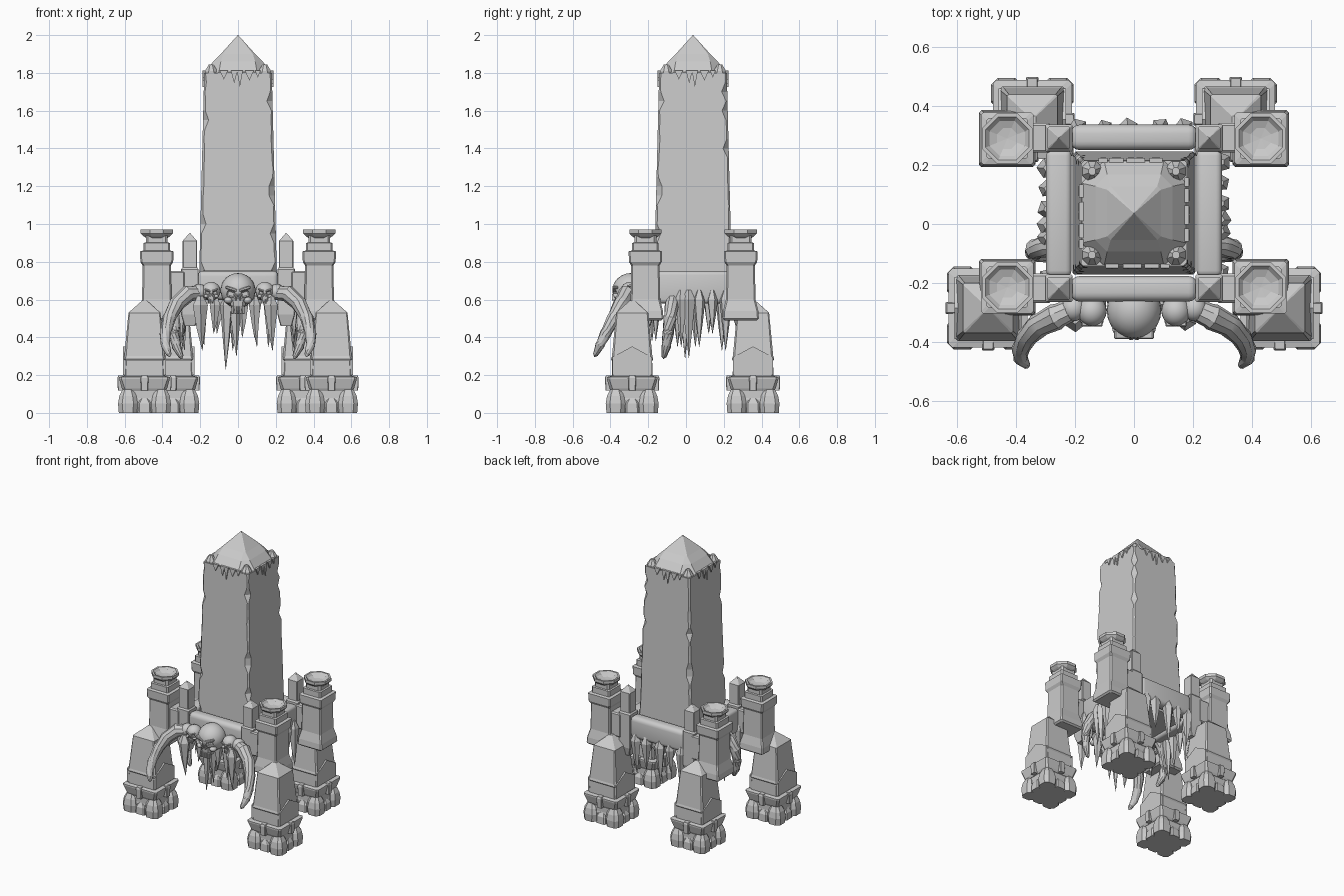
import bpy, bmesh, math, random
from mathutils import Vector, Matrix

if "Cube" in bpy.data.objects:
    bpy.data.objects.remove(bpy.data.objects["Cube"])

random.seed(4)
CY = 0.037                                   # depth centre of the tower body
stone = bpy.data.materials.new("pale_stone")
stone.diffuse_color = (0.6, 0.6, 0.6, 1)
stone.use_nodes = True
stone.node_tree.nodes["Principled BSDF"].inputs["Base Color"].default_value = stone.diffuse_color
OCT = 2 - math.sqrt(2)                       # chamfer ratio of a regular octagon


def finish(name, bm, smooth=None):
    bmesh.ops.recalc_face_normals(bm, faces=bm.faces)
    me = bpy.data.meshes.new(name)
    bm.to_mesh(me)
    bm.free()
    me.materials.append(stone)
    ob = bpy.data.objects.new(name, me)
    bpy.context.collection.objects.link(ob)
    if smooth:
        bpy.ops.object.select_all(action='DESELECT')
        ob.select_set(True)
        bpy.context.view_layer.objects.active = ob
        bpy.ops.object.shade_smooth_by_angle(angle=math.radians(smooth))
    return ob


def section(h, c):
    """Square outline of half width h with corners cut by c (number or four)."""
    cs = c if isinstance(c, (list, tuple)) else [c] * 4
    pts = []
    for (sx, sy), k in zip([(1, 1), (-1, 1), (-1, -1), (1, -1)], cs):
        a, b = (sx * h, sy * (h - k)), (sx * (h - k), sy * h)
        pts += [a, b] if sx * sy > 0 else [b, a]
    return pts


def bridge(bm, rings):
    for r, s in zip(rings, rings[1:]):
        n = len(r)
        for i in range(n):
            bm.faces.new((r[i], r[(i + 1) % n], s[(i + 1) % n], s[i]))
    bm.faces.new(rings[0])
    bm.faces.new(rings[-1])


def loft(name, x, y, rows):
    """Stack of chamfered squares; each row is height, half width, chamfer."""
    bm = bmesh.new()
    bridge(bm, [[bm.verts.new((x + px, y + py, z)) for px, py in section(h, c)]
                for z, h, c in rows])
    return finish(name, bm)


def box(name, loc, size, bevel=0, seg=1, rot=0):
    bm = bmesh.new()
    bmesh.ops.create_cube(bm, size=1, matrix=Matrix.Translation(loc)
                          @ Matrix.Rotation(rot, 4, 'Y') @ Matrix.Diagonal((*size, 1)))
    if bevel:
        bmesh.ops.bevel(bm, geom=bm.edges[:], offset=bevel, segments=seg,
                        affect='EDGES', profile=0.5)
    return finish(name, bm, 35 if seg > 1 else None)


def ball(name, loc, size, smooth=40):
    bm = bmesh.new()
    bmesh.ops.create_uvsphere(bm, u_segments=20, v_segments=12, radius=1,
                              matrix=Matrix.Translation(loc) @ Matrix.Diagonal((*size, 1)))
    return finish(name, bm, smooth)


def horn(name, path, radii):
    """Curved horn with a small ridge at every joint."""
    bm = bmesh.new()
    pts = [Vector(p) for p in path]
    rings = []
    for i in range(len(pts) - 1):
        d = (pts[i + 1] - pts[i]).normalized()
        tan = (d + (pts[i] - pts[i - 1]).normalized()).normalized() if i else d
        for p, t, r in ((pts[i], tan, radii[i]), (pts[i].lerp(pts[i + 1], .8), d,
                        (radii[i] * .2 + radii[i + 1] * .8) * .93)):
            q = t.to_track_quat('Z', 'Y')
            rings.append([bm.verts.new(p + q @ Vector((r * math.cos(a * math.tau / 10),
                          r * math.sin(a * math.tau / 10), 0))) for a in range(10)])
    rings.append([bm.verts.new(pts[-1] + (v.co - pts[-1]) * .12) for v in rings[-1]])
    bridge(bm, rings)
    return finish(name, bm, 30)


# --- obelisk shaft with chipped corners
rows = []
for i in range(25):
    z = 0.6 + 1.2 * i / 24
    h = 0.209 - 0.030 * i / 24
    rows.append((z, h, [random.choice((.007, .009, .011, .013, .03)) for _ in range(4)]))
loft("obelisk_shaft", 0, CY, rows)
loft("obelisk_cap", 0, CY, [(1.79, .168, .05), (1.805, .176, .075), (1.86, .131, .04),
                            (1.90, .091, .012), (2.0, .001, .0004)])
# corner shards and drips around the cap
for sx in (-1, 1):
    for sy in (-1, 1):
        loft("cap_shard", sx * .142, CY + sy * .142,
             [(1.78, .032, .012), (1.81, .033, .02), (1.845, .012, .006)])
for k in range(4):
    bm = bmesh.new()
    R = Matrix.Translation((0, CY, 0)) @ Matrix.Rotation(k * math.pi / 2, 4, 'Z')
    for px, w, z in ((-.075, .022, 1.765), (-.02, .018, 1.745), (.01, .016, 1.725),
                     (.06, .024, 1.76), (.105, .015, 1.775)):
        rings = [[bm.verts.new(R @ Vector(p)) for p in
                  ((px - w, y, 1.812), (px + w, y, 1.812), (px, y - .002, z))]
                 for y in (-.172, -.187)]
        bridge(bm, rings)
    finish("cap_drips", bm)

# --- beam frame, corner posts and links to the turrets
for s in (-1, 1):
    box("cross_beam", (0, CY + s * .257, .675), (.43, .086, .155), .03, 4)
    box("side_beam", (s * .255, CY, .665), (.086, .43, .17), .02, 3)
    for t in (-1, 1):
        px, py = s * .255, CY + t * .255
        loft("corner_post", px, py, [(.46, .03, .004), (.52, .046, .004), (.76, .046, .004),
                                     (.77, .038, .004), (.91, .038, .004), (.953, .001, .0004)])
        box("turret_link", (s * .325, py, .665), (.09, .10, .17), .008)

# --- hanging turrets with bowls
for s in (-1, 1):
    for y in (-.215, .29):
        x = s * .43
        loft("turret", x, y, [(.49, .085, .008), (.50, .096, .008), (.54, .093, .008),
                              (.60, .078, .008), (.78, .075, .008), (.80, .087, .008),
                              (.855, .089, .008), (.86, .07, .008), (.90, .07, .008),
                              (.902, .058, .012), (.94, .058, .012)])
        loft("turret_bowl", x, y, [(z, h, h * OCT) for z, h in (
            (.925, .055), (.935, .07), (.95, .085), (.97, .085), (.97, .073),
            (.955, .06), (.945, .035), (.942, .002))])


# --- legs with clawed feet
def leg(x, y):
    loft("leg_column", x, y, [(.05, .11, .01), (.20, .108, .01), (.275, .106, .01),
                              (.285, .112, .01), (.30, .107, .01), (.53, .085, .006),
                              (.595, .012, .002)])
    loft("leg_band", x, y, [(.115, .112, .015), (.13, .12, .015), (.18, .134, .012),
                            (.19, .134, .012), (.195, .112, .012)])
    loft("foot_core", x, y, [(0, .108, .03), (.07, .112, .03), (.12, .10, .03)])
    for i in (-1, 1):
        for j in (-1, 1):
            loft("foot_claw", x + i * .088, y + j * .088,
                 [(0, .048, .022), (.05, .052, .022), (.09, .045, .02), (.125, .028, .012)])
    for k in range(4):
        a = k * math.pi / 2
        dx, dy = round(math.cos(a)), round(math.sin(a))
        loft("foot_toe", x + dx * .092, y + dy * .092,
             [(0, .036, .008), (.05, .034, .008), (.075, .02, .006)])
        loft("band_clasp", x + dx * .123, y + dy * .123,
             [(.118, .018, .003), (.185, .021, .003), (.198, .016, .003)])
    # pointed guard plates on the outer sides
    for i in (-1, 1):
        bm = bmesh.new()
        prof = ((-.105, .20), (.105, .20), (.105, .295), (0, .352), (-.105, .295))
        bridge(bm, [[bm.verts.new((x + i * d, y + py, z)) for py, z in prof]
                    for d in (.085, .114)])
        finish("leg_guard", bm)


for s in (-1, 1):
    leg(s * .495, -.285)
    leg(s * .345, .355)


# --- icicles under the frame
def icicle(x, y, top, tip, w):
    bm = bmesh.new()
    a0, lean = random.uniform(.4, 1.2), random.uniform(-.012, .012)
    rings = []
    for z, r, t in ((top, w * .35, 0), (top - .05, w, 0),
                    ((top + tip) / 2 - .03, w * .55, .3), (tip, .001, 1)):
        rings.append([bm.verts.new((x + lean * t + r * math.cos(a0 + k * math.tau / 5),
                                    y + r * math.sin(a0 + k * math.tau / 5), z))
                      for k in range(5)])
    bridge(bm, rings)
    finish("icicle", bm)


for x, tip, w in ((-.2, .33, .042), (-.06, .23, .036), (-.015, .30, .035),
                  (.09, .35, .032), (.175, .33, .038), (.03, .40, .03), (-.12, .42, .03)):
    icicle(x, -.245 - (.08 if abs(x) > .15 else .02), .62, tip, w)
for x, tip, w in ((-.19, .36, .035), (-.1, .42, .03), (-.02, .33, .036),
                  (.09, .40, .036), (.17, .35, .036)):
    icicle(x, .325, .64, tip, w)
for s in (-1, 1):
    for y, tip, w in ((-.17, .38, .03), (-.035, .35, .034), (.005, .29, .036),
                      (.06, .35, .034), (.13, .42, .03), (.2, .33, .036)):
        icicle(s * .295, y + s * .01, .65, tip, w)


# --- skull trophies
def skull(prefix, cx, cy, cz, k):
    def at(x, y, z):
        return (cx + x * k, cy + y * k, cz + z * k)

    def sz(*v):
        return tuple(c * k for c in v)
    head = ball(prefix + "_cranium", at(0, 0, 0), sz(.093, .098, .092))
    for s in (-1, 1):
        cut = box("socket_cutter", at(s * .038, -.09, -.018), sz(.042, .06, .032), .006 * k, 1, s * -.3)
        mod = head.modifiers.new("socket", 'BOOLEAN')
        mod.operation, mod.object, mod.solver = 'DIFFERENCE', cut, 'EXACT'
        bpy.context.view_layer.objects.active = head
        bpy.ops.object.modifier_apply(modifier=mod.name)
        bpy.data.objects.remove(cut)
        box(prefix + "_brow", at(s * .036, -.083, .009), sz(.064, .03, .016), .004 * k, 1, s * -.3)
        ball(prefix + "_cheek", at(s * .05, -.062, -.052), sz(.024, .026, .018))
        box(prefix + "_nose", at(s * .009, -.09, -.036), sz(.009, .022, .036), .002 * k, 1, s * -.2)
    loft(prefix + "_jaw", cx, cy - .045 * k,
         [(cz - .105 * k, .03 * k, .012 * k), (cz - .08 * k, .038 * k, .015 * k),
          (cz - .045 * k, .042 * k, .015 * k)])
    for i in range(5):
        box(prefix + "_tooth", at((i - 2) * .014, -.076, -.104), sz(.011, .014, .042), .002 * k)


skull("large_skull", 0, -.292, .648, 1)
for s in (-1, 1):
    skull("small_skull", s * .142, -.295, .645, .53)

# --- ridged tusks at the front and under the sides
for s in (-1, 1):
    ball("tusk_root", (s * .205, -.285, .64), (.042, .045, .042))
    horn("front_tusk", [(s * x, y, z) for x, y, z in (
        (.20, -.285, .635), (.265, -.315, .63), (.325, -.345, .575), (.365, -.385, .50),
        (.385, -.425, .42), (.385, -.455, .36), (.36, -.485, .295))],
         (.038, .046, .042, .036, .031, .025, .012))
    horn("side_tusk", [(s * x, y, z) for x, y, z in (
        (.25, -.07, .62), (.30, -.075, .57), (.335, -.085, .50), (.34, -.095, .42),
        (.325, -.105, .35), (.295, -.12, .285))],
         (.036, .038, .035, .031, .025, .012))
